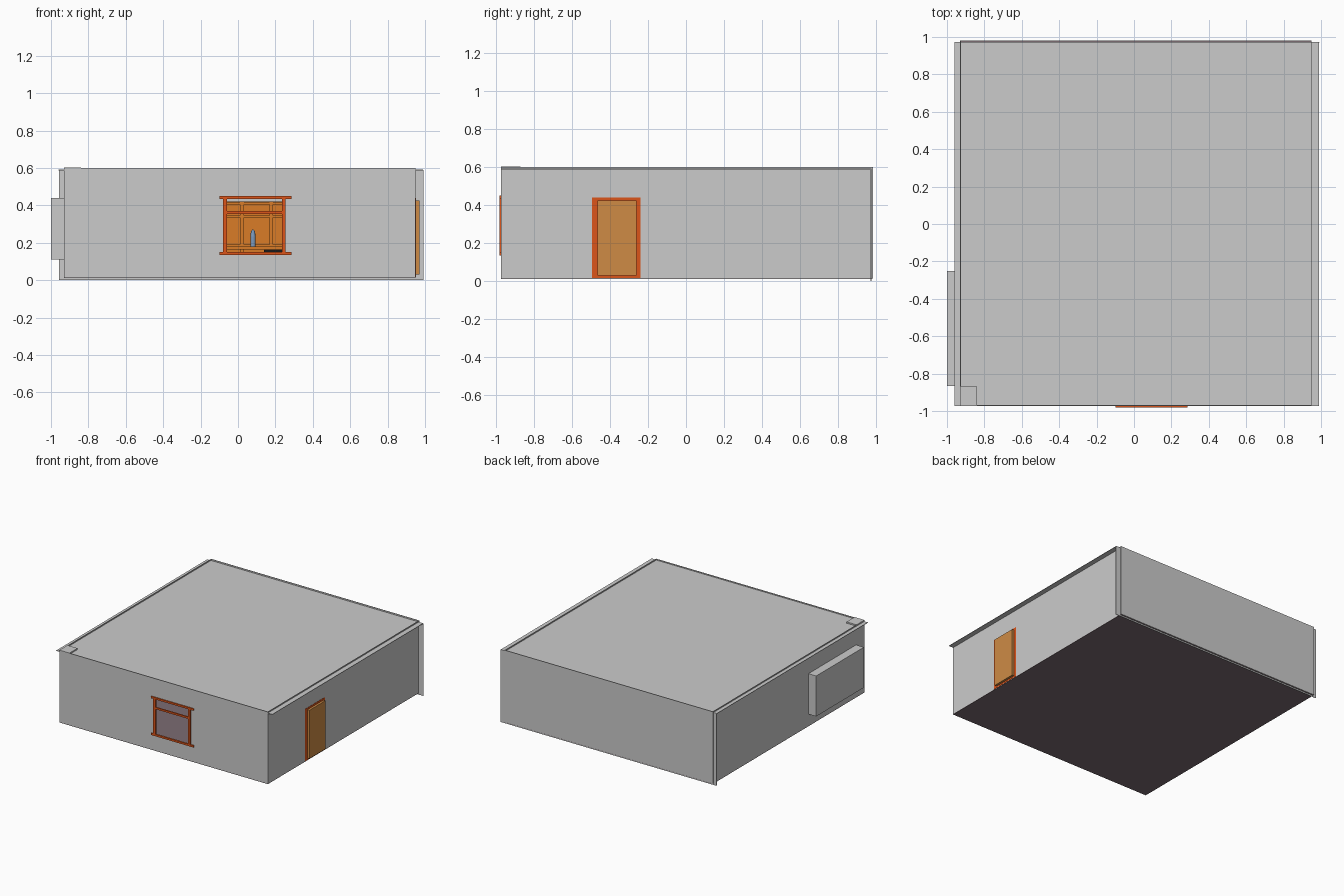
import bpy, bmesh, math

if "Cube" in bpy.data.objects:
    bpy.data.objects.remove(bpy.data.objects["Cube"])


def material(name, rgb):
    m = bpy.data.materials.new(name)
    m.diffuse_color = (*rgb, 1)
    m.use_nodes = True
    m.node_tree.nodes["Principled BSDF"].inputs["Base Color"].default_value = m.diffuse_color
    return m


RED = material("red_orange", (0.72, 0.09, 0.01))
WOOD = material("light_wood", (0.62, 0.26, 0.06))
ORANGE = material("cabinet_wood", (0.7, 0.2, 0.02))
FLOOR = material("dark_floor", (0.2, 0.15, 0.17))
BLACK = material("black", (0.01, 0.01, 0.01))
BLUE = material("blue_glaze", (0.2, 0.32, 0.5))


def box(name, x, y, z, mat=None):
    """Box from (min, max) ranges on each axis."""
    bm = bmesh.new()
    bmesh.ops.create_cube(bm, size=1)
    for v in bm.verts:
        for i, r in enumerate((x, y, z)):
            v.co[i] = r[1] if v.co[i] > 0 else r[0]
    me = bpy.data.meshes.new(name)
    bm.to_mesh(me)
    bm.free()
    ob = bpy.data.objects.new(name, me)
    bpy.context.collection.objects.link(ob)
    if mat:
        me.materials.append(mat)
    return ob


T = 0.004            # sheet thickness
X0, X1 = -0.93, 0.95
Y0, Y1 = -0.972, 0.978

# Shell: floor, overhanging ceiling and thin walls
box("floor", (X0, X1), (Y0, Y1), (0.011, 0.015), FLOOR)
box("ceiling", (-0.96, 0.99), (Y0, Y1 - T), (0.587, 0.591))
box("left_wall", (X0, X0 + T), (Y0, Y1), (0.015, 0.6))
box("right_wall", (X1 - T, X1), (Y0, Y1), (0.015, 0.6))
box("back_wall", (X0, X1), (Y1, Y1 + T), (0.015, 0.6))
box("back_wall_backing", (-0.957, 0.993), (Y1 - 2 * T, Y1 - T), (0, 0.59))
front = box("front_wall", (X0, X1), (Y0, Y0 + T), (0.015, 0.6))

# Window opening cut through the front wall
cutter = box("window_cutter", (-0.065, 0.24), (-1.1, -0.9), (0.15, 0.435))
cutter.hide_render = True
cutter.hide_viewport = False
cutter.display_type = 'WIRE'
mod = front.modifiers.new("window_opening", 'BOOLEAN')
mod.object = cutter
mod.operation = 'DIFFERENCE'
mod.solver = 'EXACT'
bpy.context.view_layer.objects.active = front
bpy.ops.object.modifier_apply(modifier=mod.name)
bpy.data.objects.remove(cutter)

# Corner column and left wall bay
box("corner_column", (X0, -0.84), (Y0 - 0.001, -0.87), (0.015, 0.602))
box("left_wall_bay", (-1.0, X0 + T), (-0.865, -0.25), (0.11, 0.44))

# Window frame
WY = (-0.981, -0.966)
for i, (z0, z1) in enumerate(((0.135, 0.15), (0.435, 0.45))):
    box(f"window_rail_{i}", (-0.1, 0.285), WY, (z0, z1), RED)
for i, x in enumerate((-0.08, 0.235)):
    box(f"window_post_{i}", (x, x + 0.02), WY, (0.15, 0.435), RED)
box("window_crossbar", (-0.06, 0.235), (-0.979, -0.968), (0.355, 0.37), RED)

# Door: flush surround and raised leaf
box("door_surround", (X1 - 0.006, X1 + 0.002), (-0.495, -0.24), (0.016, 0.44), RED)
box("door_leaf", (X1, 0.97), (-0.465, -0.26), (0.03, 0.425), WOOD)

# Cabinet on the back wall, seen through the window
box("cabinet_back", (-0.3, 0.5), (0.945, 0.96), (0.015, 0.42), ORANGE)
for i in range(6):
    x = -0.3 + i * 0.156
    box(f"cabinet_upright_{i}", (x, x + 0.02), (0.88, 0.945), (0.015, 0.42), ORANGE)
for i, z in enumerate((0.015, 0.18, 0.335, 0.405)):
    box(f"cabinet_shelf_{i}", (-0.3, 0.5), (0.885, 0.945), (z, z + 0.012), ORANGE)

# Desk with a black tray and a blue bottle
box("desk_top", (-0.15, 0.4), (0.5, 0.75), (0.165, 0.18), ORANGE)
for i, x in enumerate((-0.14, 0.37)):
    for j, y in enumerate((0.51, 0.72)):
        box(f"desk_leg_{i}{j}", (x, x + 0.02), (y, y + 0.02), (0.015, 0.165), ORANGE)
box("desk_tray", (0.14, 0.25), (0.49, 0.6), (0.15, 0.165), BLACK)

bm = bmesh.new()
profile = [(0, 0.18), (0.014, 0.18), (0.014, 0.235), (0.011, 0.26), (0.004, 0.27), (0, 0.27)]
vs = [bm.verts.new((r, 0, z)) for r, z in profile]
edges = [bm.edges.new(p) for p in zip(vs, vs[1:])]
bmesh.ops.spin(bm, geom=vs + edges, axis=(0, 0, 1), cent=(0, 0, 0),
               angle=math.tau, steps=16)
bmesh.ops.remove_doubles(bm, verts=bm.verts, dist=1e-5)
bmesh.ops.recalc_face_normals(bm, faces=bm.faces)
me = bpy.data.meshes.new("bottle")
bm.to_mesh(me)
bm.free()
me.materials.append(BLUE)
bottle = bpy.data.objects.new("bottle", me)
bottle.location = (0.08, 0.6, 0)
bpy.context.collection.objects.link(bottle)
